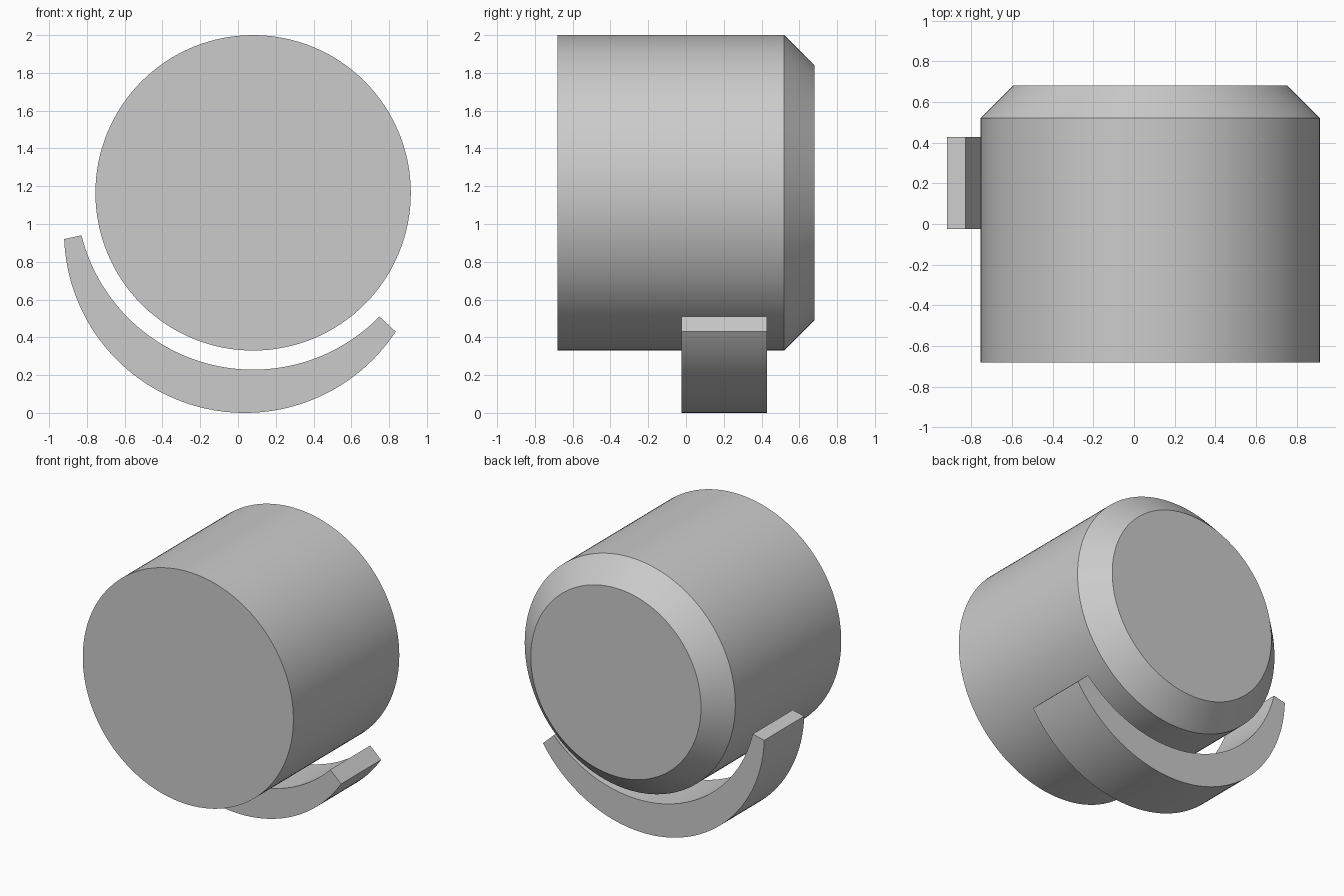
import bpy
import bmesh
from math import cos, sin, radians, tau

cube = bpy.data.objects.get("Cube")
if cube:
    bpy.data.objects.remove(cube, do_unlink=True)

GREY = (0.6, 0.6, 0.6, 1.0)
grey = bpy.data.materials.new("plain grey")
grey.use_nodes = True
grey.diffuse_color = GREY
grey.node_tree.nodes["Principled BSDF"].inputs["Base Color"].default_value = GREY


def arc(cx, cz, radius, start, end, steps):
    """Points (x, z) along an arc, angles in radians."""
    angles = [start + (end - start) * i / steps for i in range(steps + 1)]
    return [(cx + radius * cos(a), cz + radius * sin(a)) for a in angles]


def loft(name, sections):
    """Join matching (outline, y) sections with side faces and flat caps."""
    bm = bmesh.new()
    rings = [[bm.verts.new((x, y, z)) for x, z in outline] for outline, y in sections]
    for a, b in zip(rings, rings[1:]):
        for i in range(len(a)):
            j = (i + 1) % len(a)
            bm.faces.new((a[i], a[j], b[j], b[i]))
    bm.faces.new(rings[0])
    bm.faces.new(rings[-1])
    bmesh.ops.recalc_face_normals(bm, faces=bm.faces)
    mesh = bpy.data.meshes.new(name)
    bm.to_mesh(mesh)
    bm.free()
    mesh.materials.append(grey)
    obj = bpy.data.objects.new(name, mesh)
    bpy.context.collection.objects.link(obj)
    bpy.ops.object.select_all(action="DESELECT")
    obj.select_set(True)
    bpy.context.view_layer.objects.active = obj
    bpy.ops.object.shade_smooth_by_angle(angle=radians(30))
    return obj


# Solid drum lying along y, with a chamfered back rim
DRUM_X, DRUM_Z = 0.08, 1.165


def circle(radius):
    return arc(DRUM_X, DRUM_Z, radius, 0, tau, 128)[:-1]


loft("drum", [(circle(0.835), -0.68), (circle(0.835), 0.52), (circle(0.675), 0.68)])

# Crescent band below the drum: inner arc concentric with it, outer arc offset
inner = arc(DRUM_X, DRUM_Z, 0.936, radians(193.9), radians(315.6), 64)
outer = arc(0.036, 0.957, 0.957, radians(326.6), radians(182.2), 64)
crescent = inner + outer
loft("crescent_band", [(crescent, -0.025), (crescent, 0.428)])
